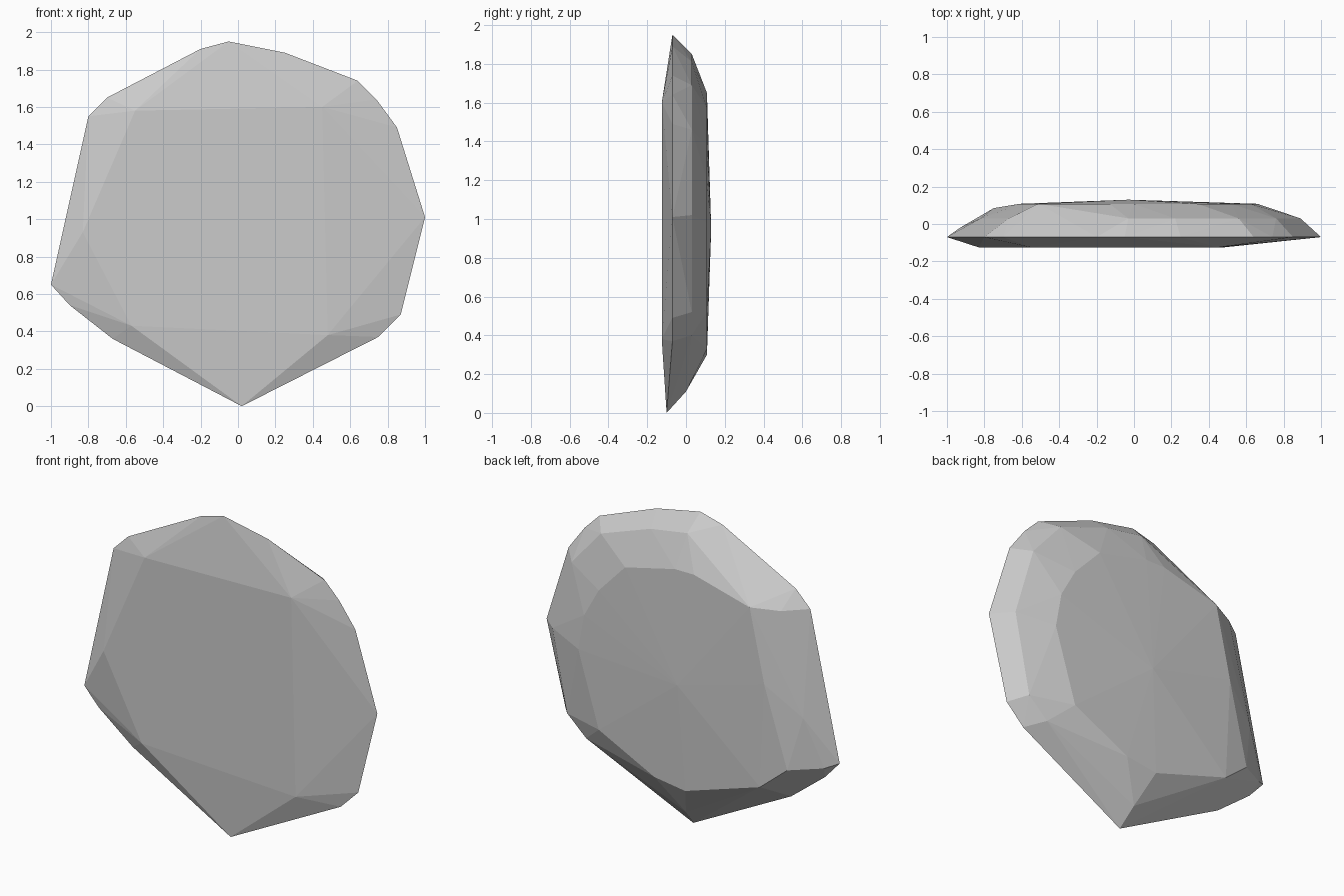
import bpy, bmesh

# Profiles of the faceted stone as (x, z), each lying at one depth y
rim = [(-0.67, 0.36), (-0.9, 0.54), (-1.0, 0.65), (-0.8, 1.55), (-0.7, 1.65),
       (-0.2, 1.91), (-0.05, 1.95), (0.25, 1.89), (0.64, 1.74), (0.74, 1.64),
       (0.85, 1.49), (1.0, 1.01), (0.87, 0.49), (0.75, 0.37)]
front_face = [(-0.83, 0.93), (-0.57, 0.43), (0.48, 0.38), (0.45, 1.6), (-0.55, 1.58)]
shoulder = [(-0.82, 0.92), (-0.67, 1.54), (-0.03, 1.85), (0.22, 1.81), (0.56, 1.69),
            (0.76, 1.46), (0.89, 1.02), (0.79, 0.52), (0.66, 0.4)]
back_face = [(-0.61, 1.1), (-0.51, 1.55), (-0.13, 1.65), (0.0, 1.65), (0.34, 1.57),
             (0.52, 1.38), (0.62, 1.2), (0.66, 0.98), (0.52, 0.52), (0.14, 0.33),
             (-0.07, 0.3), (-0.58, 0.46)]

# Single points: bottom tip, lower back edge, left corner and back centre
points = [(0.02, -0.1, 0.0), (0.0, 0.0, 0.11), (-0.93, -0.02, 0.62),
          (-0.75, 0.085, 0.6), (-0.03, 0.13, 0.95)]
for depth, ring in ((-0.07, rim), (-0.125, front_face), (0.03, shoulder), (0.108, back_face)):
    points += [(x, depth, z) for x, z in ring]

# Wrap the rings in one convex faceted skin
bm = bmesh.new()
for p in points:
    bm.verts.new(p)
hull = bmesh.ops.convex_hull(bm, input=bm.verts)
loose = [v for v in bm.verts if not v.link_faces]
bmesh.ops.delete(bm, geom=loose, context='VERTS')
bmesh.ops.recalc_face_normals(bm, faces=bm.faces)

mesh = bpy.data.meshes.new("flat_stone")
bm.to_mesh(mesh)
bm.free()
stone = bpy.data.objects.new("flat_stone", mesh)
bpy.context.collection.objects.link(stone)
